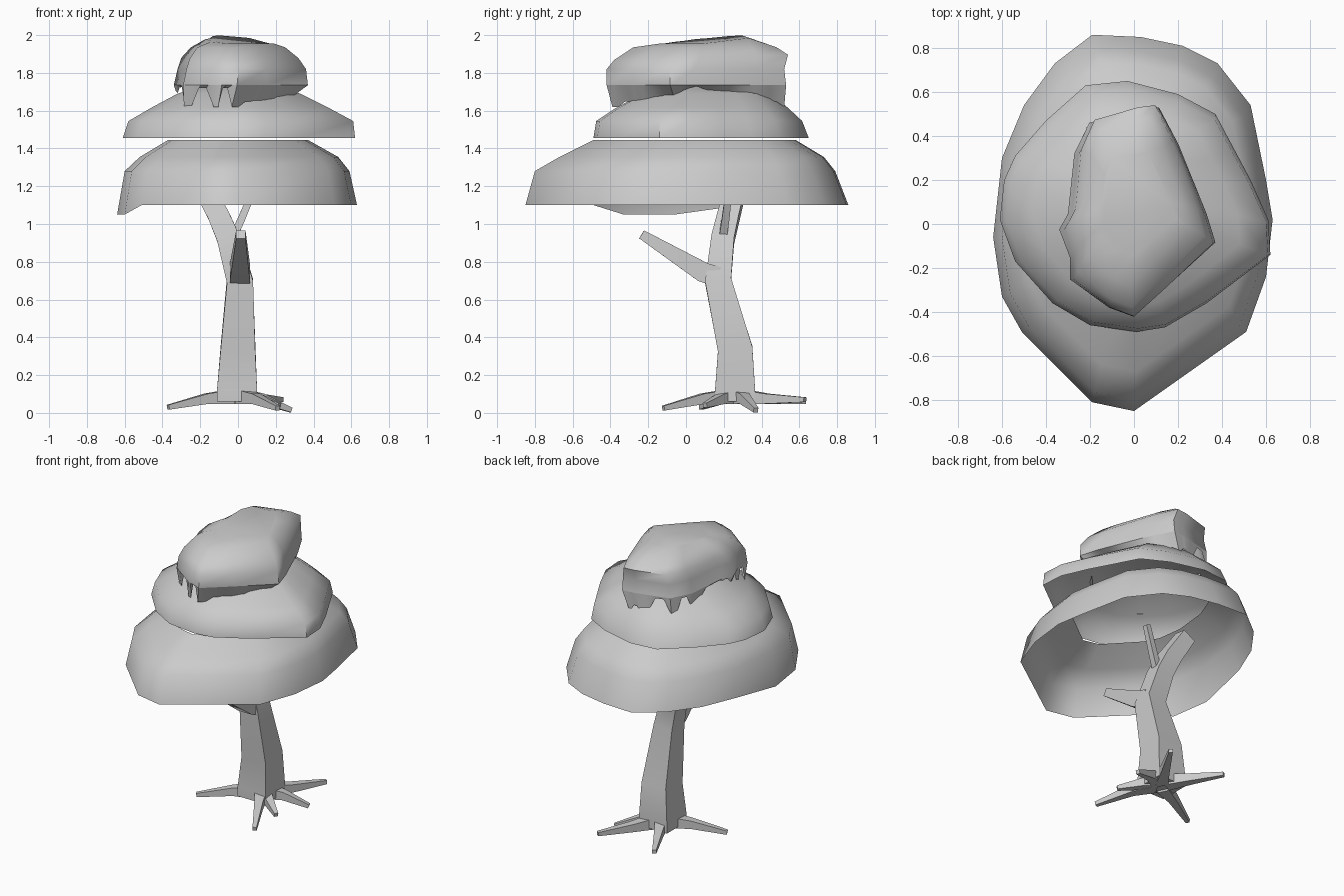
import bpy
import math
from mathutils import Vector

cube = bpy.data.objects.get("Cube")
if cube:
    bpy.data.objects.remove(cube, do_unlink=True)

GREY = (0.6, 0.6, 0.6, 1.0)
grey = bpy.data.materials.new("plain_grey")
grey.use_nodes = True
grey.diffuse_color = GREY
grey.node_tree.nodes["Principled BSDF"].inputs["Base Color"].default_value = GREY


def loft(name, rings, cap_start=False, cap_end=False, angle=55):
    """Skin a list of equal-length point rings into one mesh object."""
    count = len(rings[0])
    verts = [tuple(point) for ring in rings for point in ring]
    faces = []
    for level in range(len(rings) - 1):
        low, high = level * count, (level + 1) * count
        for i in range(count):
            j = (i + 1) % count
            faces.append((low + i, low + j, high + j, high + i))
    if cap_start:
        faces.append(tuple(reversed(range(count))))
    if cap_end:
        faces.append(tuple(range(len(verts) - count, len(verts))))
    mesh = bpy.data.meshes.new(name)
    mesh.from_pydata(verts, [], faces)
    mesh.materials.append(grey)
    obj = bpy.data.objects.new(name, mesh)
    bpy.context.collection.objects.link(obj)
    bpy.ops.object.select_all(action="DESELECT")
    obj.select_set(True)
    bpy.context.view_layer.objects.active = obj
    bpy.ops.object.shade_smooth_by_angle(angle=math.radians(angle))
    return obj


def fitted_ring(outline, bounds, height):
    """Stretch an outline into (left, right, front, back) bounds at a height rule."""
    xs = [p[0] for p in outline]
    ys = [p[1] for p in outline]
    left, right, front, back = bounds
    ring = []
    for i, (px, py) in enumerate(outline):
        x = left + (right - left) * (px - min(xs)) / (max(xs) - min(xs))
        y = front + (back - front) * (py - min(ys)) / (max(ys) - min(ys))
        z = height(i, x, y) if callable(height) else height
        ring.append((x, y, z))
    return ring


def canopy(name, outline, levels, **options):
    return loft(name, [fitted_ring(outline, b, h) for b, h in levels], **options)


def limb(name, path, sides=4):
    """Tapered limb through (x, y, z, radius) stations, without twist."""
    centres = [Vector(station[:3]) for station in path]
    overall = centres[-1] - centres[0]
    axis = min(range(3), key=lambda k: abs(overall[k]))
    reference = Vector([float(k == axis) for k in range(3)])
    rings = []
    for i, centre in enumerate(centres):
        before = centres[max(i - 1, 0)]
        after = centres[min(i + 1, len(centres) - 1)]
        along = (after - before).normalized()
        v = along.cross(reference).normalized()
        u = v.cross(along)
        ring = []
        for k in range(sides):
            a = math.tau * (k + .5) / sides
            ring.append(centre + (u * math.cos(a) + v * math.sin(a)) * path[i][3])
        rings.append(ring)
    return loft(name, rings, cap_start=True, cap_end=True, angle=30)


# Lower canopy: wide open shell with a drooping corner on one side
lower_outline = [
    (0, -.85), (.51, -.49), (.6, -.24), (.63, .02), (.6, .2), (.53, .54),
    (.38, .73), (.22, .81), (.03, .85), (-.19, .86), (-.36, .73), (-.5, .54),
    (-.6, .3), (-.64, -.06), (-.6, -.33), (-.51, -.49), (-.19, -.81)]


def drooping_rim(i, x, y):
    return 1.05 if x < -.58 and y < .1 else 1.1


canopy("lower_canopy", lower_outline, [
    ((-.64, .63, -.85, .86), drooping_rim),
    ((-.6, .59, -.8, .79), 1.28),
    ((-.52, .53, -.67, .73), 1.355),
    ((-.37, .37, -.49, .58), 1.445)])

# Middle canopy: shallower shell floating just above
middle_outline = [
    (.01, -.49), (.14, -.47), (.33, -.36), (.62, -.14), (.61, .02), (.53, .2),
    (.45, .35), (.37, .5), (.2, .59), (-.03, .65), (-.22, .63), (-.4, .47),
    (-.54, .31), (-.59, .2), (-.61, .02), (-.54, -.17), (-.37, -.36), (-.2, -.46)]
canopy("middle_canopy", middle_outline, [
    ((-.61, .62, -.49, .65), 1.455),
    ((-.58, .61, -.475, .615), 1.545),
    ((-.46, .48, -.37, .54), 1.615),
    ((-.32, .33, -.23, .45), 1.69),
    ((-.2, .2, -.1, .3), 1.73)], cap_end=True)

# Top canopy: lumpy shell with its peak towards the back
top_outline = [
    (-.01, -.42), (.15, -.28), (.37, -.08), (.33, .05), (.2, .37), (.11, .54),
    (.02, .53), (-.21, .47), (-.28, .33), (-.31, .05), (-.35, -.02),
    (-.3, -.15), (-.3, -.25), (-.12, -.38)]


def shoulder(i, x, y):
    return 1.88 + .03 * y


def crown(i, x, y):
    return 1.955 + .11 * max(0, y - x)


canopy("top_canopy", top_outline, [
    ((-.34, .37, -.42, .53), 1.735),
    ((-.32, .36, -.42, .52), 1.82),
    ((-.3, .32, -.38, .54), shoulder),
    ((-.25, .25, -.28, .48), 1.935),
    ((-.17, .19, -.14, .33), crown)], cap_end=True)

# Ragged skirt tucked under the top canopy, deeper at front and back
skirt_outline = []
for a, b in zip(top_outline, top_outline[1:] + top_outline[:1]):
    skirt_outline += [Vector(a).lerp(Vector(b), step / 4) for step in range(4)]


def ragged(i, x, y):
    depth = .11 * min(1, abs(y - .06) / .3)
    gap = .1 if x < -.05 else .75
    return 1.73 - depth * (1 if i % 4 < 2 else gap)


canopy("top_canopy_skirt", skirt_outline, [
    ((-.33, .3, -.39, .52), ragged),
    ((-.34, .37, -.42, .53), 1.735)], angle=30)

# Trunk, bending once and running on into its main branch
limb("trunk", [
    (-.005, .26, .06, .15), (-.005, .26, .12, .15), (0, .26, .34, .13),
    (.01, .17, .7, .098), (-.05, .195, .92, .085), (-.1, .225, 1.04, .08),
    (-.19, .27, 1.2, .07)])
limb("side_branch", [
    (-.04, .19, .9, .03), (.02, .21, 1.03, .028), (.09, .23, 1.2, .024)])
limb("front_branch", [
    (.01, .17, .72, .075), (.01, .09, .745, .075), (.015, -.235, .945, .035)])

# Splayed roots
for i, (x, y, z) in enumerate([
        (.21, -.12, .025), (-.37, .08, .03), (-.2, .63, .06),
        (.23, .63, .07), (.28, .37, .015), (.22, .1, .04)]):
    limb(f"root_{i + 1}", [
        (x * .1, .26 + (y - .26) * .1, .085, .055),
        (x * .45, .26 + (y - .26) * .45, .075, .038),
        (x, y, z, .018)])
